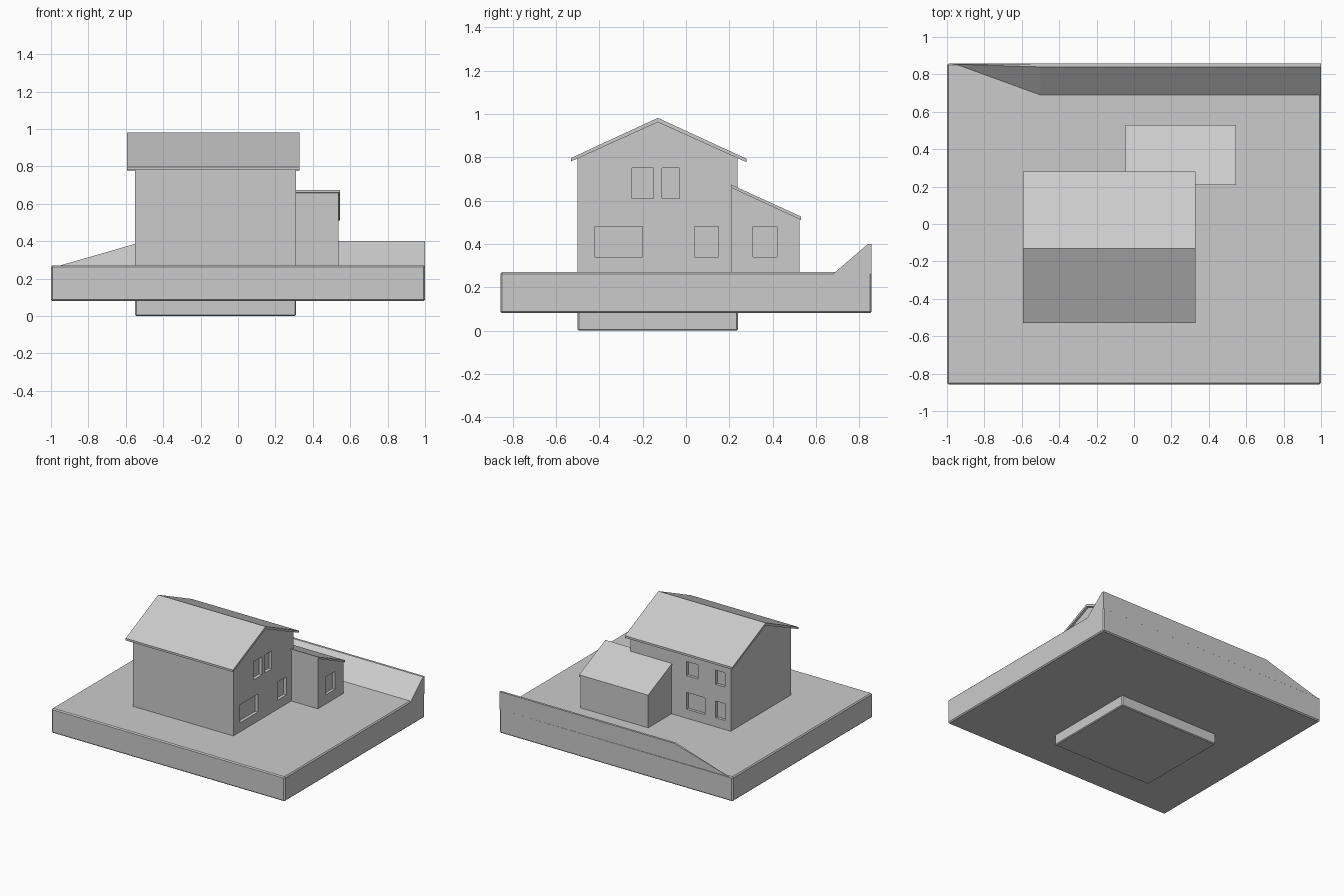
import bpy, bmesh

if "Cube" in bpy.data.objects:
    bpy.data.objects.remove(bpy.data.objects["Cube"])

grey = bpy.data.materials.new("plain_grey")
grey.diffuse_color = (0.6, 0.6, 0.6, 1)
grey.use_nodes = True
grey.node_tree.nodes["Principled BSDF"].inputs["Base Color"].default_value = grey.diffuse_color


def finish(name, bm):
    bmesh.ops.recalc_face_normals(bm, faces=bm.faces)
    mesh = bpy.data.meshes.new(name)
    bm.to_mesh(mesh)
    bm.free()
    mesh.materials.append(grey)
    obj = bpy.data.objects.new(name, mesh)
    bpy.context.collection.objects.link(obj)
    return obj


def add_prism(bm, profile, x0, x1):
    """Extrude a closed (y, z) profile from x0 to x1."""
    face = bm.faces.new([bm.verts.new((x0, y, z)) for y, z in profile])
    ext = bmesh.ops.extrude_face_region(bm, geom=[face])["geom"]
    verts = [v for v in ext if isinstance(v, bmesh.types.BMVert)]
    bmesh.ops.translate(bm, verts=verts, vec=(x1 - x0, 0, 0))


def prism(name, profile, x0, x1):
    bm = bmesh.new()
    add_prism(bm, profile, x0, x1)
    return finish(name, bm)


def rect(y0, y1, z0, z1):
    return [(y0, z0), (y1, z0), (y1, z1), (y0, z1)]


def soften(obj, width):
    mod = obj.modifiers.new("soft_edges", "BEVEL")
    mod.width = width
    mod.segments = 1


def cut_windows(wall, boxes):
    """Sink window recesses, given as (x0, x1, y0, y1, z0, z1)."""
    bm = bmesh.new()
    for x0, x1, y0, y1, z0, z1 in boxes:
        add_prism(bm, rect(y0, y1, z0, z1), x0, x1)
    cutter = finish(wall.name + "_window_cutter", bm)
    cutter.hide_render = True
    mod = wall.modifiers.new("windows", "BOOLEAN")
    mod.operation = "DIFFERENCE"
    mod.solver = "EXACT"
    mod.object = cutter
    bpy.context.view_layer.objects.active = wall
    bpy.ops.object.modifier_apply(modifier=mod.name)
    bpy.data.objects.remove(cutter)


# Ground slab and the footing beneath it
soften(prism("ground_slab", rect(-0.857, 0.857, 0.08, 0.27), -1, 1), 0.008)
soften(prism("footing", rect(-0.5, 0.24, 0.005, 0.1), -0.55, 0.31), 0.006)
bpy.data.objects["footing"].location.z = -0.005

# Earth bank along the back, running out to the left
bm = bmesh.new()
low, high = 0.262, 0.4
pts = [(-0.98, 0.855, low), (-0.5, 0.68, low), (1, 0.68, low), (1, 0.857, low),
       (-0.5, 0.857, high), (1, 0.857, high), (-0.5, 0.84, high), (1, 0.84, high)]
v = [bm.verts.new(p) for p in pts]
for ids in [(0, 1, 2, 3), (1, 2, 7, 6), (6, 7, 5, 4), (2, 3, 5, 7),
            (0, 4, 5, 3), (0, 1, 6), (0, 6, 4)]:
    bm.faces.new([v[i] for i in ids])
finish("earth_bank", bm)

# Main house walls with gables
house = prism("house_walls", [(-0.5, 0.26), (0.237, 0.26), (0.237, 0.797),
                              (-0.13, 0.968), (-0.5, 0.797)], -0.55, 0.31)
side = [(-0.25, -0.15, 0.61, 0.75), (-0.11, -0.03, 0.61, 0.75),
        (-0.42, -0.2, 0.34, 0.48), (0.04, 0.15, 0.34, 0.48)]
rear = [(-0.5, -0.42, 0.6, 0.71), (-0.27, -0.17, 0.6, 0.71),
        (-0.5, -0.42, 0.34, 0.47), (-0.33, -0.17, 0.34, 0.47)]
cut_windows(house, [(0.285, 0.4, *w) for w in side]
            + [(x0, x1, 0.215, 0.3, z0, z1) for x0, x1, z0, z1 in rear])

# Thin pitched roof with overhanging eaves
prism("house_roof", [(-0.53, 0.797), (-0.13, 0.982), (0.28, 0.793), (0.28, 0.777),
                     (-0.13, 0.962), (-0.53, 0.781)], -0.593, 0.328)

# Lean-to annex with a single slope
annex = prism("annex", [(0.21, 0.26), (0.523, 0.26), (0.523, 0.515),
                        (0.21, 0.662)], -0.042, 0.538)
cut_windows(annex, [(0.515, 0.6, 0.31, 0.42, 0.34, 0.48)])
prism("annex_roof", [(0.208, 0.66), (0.208, 0.674), (0.53, 0.527),
                     (0.53, 0.511)], -0.046, 0.546)
